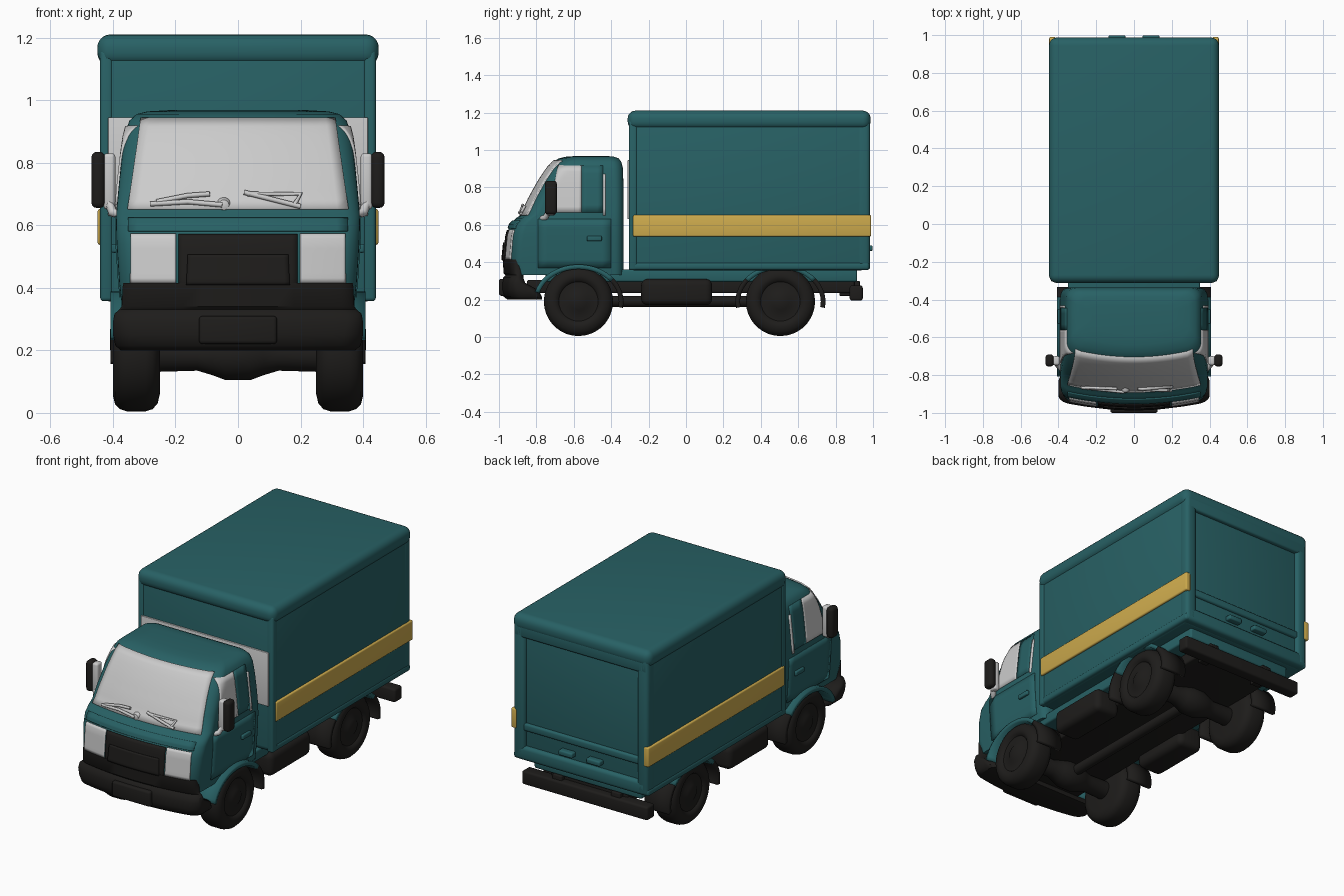
import bpy, bmesh, math
from mathutils import Vector

if "Cube" in bpy.data.objects:
    bpy.data.objects.remove(bpy.data.objects["Cube"])


def material(name, rgb):
    m = bpy.data.materials.new(name)
    m.diffuse_color = (*rgb, 1)
    m.use_nodes = True
    m.node_tree.nodes["Principled BSDF"].inputs["Base Color"].default_value = m.diffuse_color
    return m


TEAL = material("teal", (0.021, 0.12, 0.13))
BLACK = material("black", (0.013, 0.012, 0.011))
WHITE = material("white", (0.78, 0.78, 0.75))
YELLOW = material("yellow", (0.62, 0.41, 0.075))


def finish(name, bm, mat, angle=40):
    bmesh.ops.recalc_face_normals(bm, faces=bm.faces)
    me = bpy.data.meshes.new(name)
    bm.to_mesh(me)
    bm.free()
    ob = bpy.data.objects.new(name, me)
    bpy.context.collection.objects.link(ob)
    me.materials.append(mat)
    bpy.ops.object.select_all(action='DESELECT')
    ob.select_set(True)
    bpy.context.view_layer.objects.active = ob
    bpy.ops.object.shade_smooth_by_angle(angle=math.radians(angle))
    return ob


def box(name, x, y, z, mat, r=0.01, seg=3):
    """Rounded box from its (min, max) range on each axis."""
    bm = bmesh.new()
    bmesh.ops.create_cube(bm, size=1)
    for v in bm.verts:
        v.co = [sum(a) / 2 + c * (a[1] - a[0]) for a, c in zip((x, y, z), v.co)]
    if r:
        bmesh.ops.bevel(bm, geom=bm.edges[:], offset=r, segments=seg, profile=0.5, affect='EDGES')
    return finish(name, bm, mat)


def patch(name, fn, mat, nu=12, nv=8, thick=0.014):
    """Curved panel: fn(u, v) gives the surface, solidify gives it thickness."""
    bm = bmesh.new()
    g = [[bm.verts.new(fn(i / nu, j / nv)) for j in range(nv + 1)] for i in range(nu + 1)]
    for i in range(nu):
        for j in range(nv):
            bm.faces.new((g[i][j], g[i + 1][j], g[i + 1][j + 1], g[i][j + 1]))
    ob = finish(name, bm, mat)
    mod = ob.modifiers.new("thickness", 'SOLIDIFY')
    mod.thickness, mod.offset = thick, 0
    return ob


def loft(name, sections, bow, mat):
    """Stack of rounded rectangles (z, front y, back y, half width, radius)."""
    bm, rings = bmesh.new(), []
    for z, yf, yb, w, r in sections:
        pts = [(w * 0.9 * t / 5 * (1 - r / w), yf) for t in range(-5, 6)]
        for cx, cy, a0 in ((w - r, yf + r, -90), (w - r, yb - r, 0), (r - w, yb - r, 90), (r - w, yf + r, 180)):
            for k in range(7):
                a = math.radians(a0 + 15 * k)
                pts.append((cx + r * math.cos(a), cy + r * math.sin(a)))
        rings.append([bm.verts.new((x, y + bow * (x / w) ** 2 * (yb - y) / (yb - yf), z)) for x, y in pts])
    n = len(rings[0])
    for a, b in zip(rings, rings[1:]):
        for i in range(n):
            bm.faces.new((a[i], a[(i + 1) % n], b[(i + 1) % n], b[i]))
    bm.faces.new(rings[0])
    bm.faces.new(rings[-1])
    return finish(name, bm, mat)


def lathe(name, profile, pos, mat, axis='X', steps=36):
    """Spin (along axis, radius) points about an axis through pos."""
    bm = bmesh.new()
    vs = [bm.verts.new((a, 0, r) if axis == 'X' else (0, a, r)) for a, r in profile]
    es = [bm.edges.new(e) for e in zip(vs, vs[1:])]
    bmesh.ops.spin(bm, geom=vs + es, axis=(1, 0, 0) if axis == 'X' else (0, 1, 0),
                   cent=(0, 0, 0), angle=math.tau, steps=steps)
    bmesh.ops.remove_doubles(bm, verts=bm.verts, dist=0.0005)
    bmesh.ops.translate(bm, verts=bm.verts, vec=pos)
    return finish(name, bm, mat)


def tube(name, pts, r, mat):
    cu = bpy.data.curves.new(name, 'CURVE')
    cu.dimensions, cu.bevel_depth, cu.bevel_resolution, cu.use_fill_caps = '3D', r, 2, True
    sp = cu.splines.new('POLY')
    sp.points.add(len(pts) - 1)
    for p, c in zip(sp.points, pts):
        p.co = (*c, 1)
    ob = bpy.data.objects.new(name, cu)
    bpy.context.collection.objects.link(ob)
    cu.materials.append(mat)


# Cab shell
BOW = 0.045
CAB = [(0.33, -0.95, -0.335, 0.37, 0.05), (0.42, -0.972, -0.335, 0.38, 0.05), (0.54, -0.96, -0.335, 0.388, 0.05),
       (0.60, -0.942, -0.335, 0.39, 0.05), (0.635, -0.91, -0.335, 0.389, 0.05), (0.655, -0.878, -0.335, 0.388, 0.05),
       (0.74, -0.838, -0.335, 0.38, 0.05), (0.83, -0.788, -0.335, 0.37, 0.055), (0.90, -0.742, -0.337, 0.36, 0.06),
       (0.935, -0.712, -0.345, 0.347, 0.06), (0.955, -0.68, -0.36, 0.325, 0.06), (0.964, -0.64, -0.385, 0.29, 0.06),
       (0.968, -0.58, -0.43, 0.22, 0.05)]
loft("cab", CAB, BOW, TEAL)


def section(z):
    for a, b in zip(CAB, CAB[1:]):
        if z <= b[0]:
            t = (z - a[0]) / (b[0] - a[0])
            return [p + (q - p) * t for p, q in zip(a, b)]
    return CAB[-1]


def front(x, z, out=0):
    _, yf, yb, w, r = section(z)
    d = min(max(abs(x) - (w - r), 0), r)
    y = yf + r - math.sqrt(r * r - d * d)
    return Vector((x, y + BOW * (x / w) ** 2 * (yb - y) / (yb - yf) - out, z))


def side(s, y, z, out=0):
    _, yf, yb, w, r = section(z)
    d = min(max(yf + BOW + r - y, 0), r)
    return Vector((s * (w - r + math.sqrt(r * r - d * d) + out), y, z))


def front_panel(name, x0, x1, z0, z1, mat, top=1.0, out=0, thick=0.014):
    patch(name, lambda u, v: front((x0 + (x1 - x0) * u) * (1 + (top - 1) * v), z0 + (z1 - z0) * v, out),
          mat, 20, 10, thick)


# Windscreen, grille, headlights
front_panel("windscreen", -0.352, 0.352, 0.65, 0.94, WHITE, 0.88)
front_panel("grille", -0.19, 0.19, 0.40, 0.57, BLACK)
front_panel("grille_centre", -0.165, 0.165, 0.41, 0.505, BLACK, 0.97, 0.008)
front_panel("cowl_strip", -0.35, 0.35, 0.58, 0.62, TEAL, 1, 0, 0.012)

# Wipers
for i, pts in enumerate((((-0.05, 0.665), (-0.16, 0.675), (-0.28, 0.668)), ((-0.26, 0.675), (-0.16, 0.695), (-0.09, 0.70)),
                         ((0.20, 0.66), (0.12, 0.68), (0.02, 0.705)), ((0.18, 0.665), (0.20, 0.70), (0.03, 0.70)))):
    tube(f"wiper_{i}", [front(x, z, 0.018) for x, z in pts], 0.008, WHITE)
lathe("wiper_pivot", [(-0.022, 0), (-0.016, 0.016), (0, 0.024), (0.03, 0.024)], front(-0.045, 0.665), WHITE, 'Y', 20)

# Front bumper with number plate blank
loft("front_bumper", [(0.20, -0.955, -0.77, 0.375, 0.05), (0.215, -0.975, -0.77, 0.392, 0.06),
                      (0.25, -0.985, -0.79, 0.40, 0.06), (0.29, -0.985, -0.86, 0.40, 0.05),
                      (0.317, -0.978, -0.87, 0.395, 0.05), (0.33, -0.965, -0.87, 0.38, 0.05),
                      (0.34, -0.975, -0.87, 0.372, 0.04), (0.415, -0.98, -0.87, 0.368, 0.04)], 0.045, BLACK)
box("front_plate", (-0.125, 0.125), (-1.0, -0.96), (0.22, 0.31), BLACK, 0.012)

# Cargo body, roof cap and rear frame
box("cargo_body", (-0.437, 0.437), (-0.303, 0.962), (0.355, 1.19), TEAL, 0.03)
box("cargo_roof", (-0.45, 0.45), (-0.312, 0.987), (1.11, 1.21), TEAL, 0.042, 5)
box("rear_top_bar", (-0.43, 0.43), (0.93, 0.985), (1.08, 1.16), TEAL, 0.012)
box("rear_middle_bar", (-0.40, 0.40), (0.93, 0.978), (0.53, 0.575), TEAL, 0.012)
box("rear_bottom_bar", (-0.43, 0.43), (0.92, 0.985), (0.357, 0.44), TEAL, 0.02)
box("bulkhead_panel", (-0.415, 0.415), (-0.313, -0.29), (0.63, 0.945), WHITE, 0.003)
for x in (-0.09, 0.09):
    box("rear_latch", (x - 0.045, x + 0.045), (0.955, 0.998), (0.46, 0.49), TEAL, 0.008)

# Chassis, drive line, rear bumper
box("subframe", (-0.35, 0.35), (-0.75, 0.915), (0.295, 0.36), TEAL, 0.01)
box("chassis", (-0.25, 0.25), (-0.85, 0.90), (0.235, 0.305), BLACK, 0.01)
box("rear_bumper", (-0.41, 0.41), (0.875, 0.945), (0.195, 0.275), BLACK, 0.012)
tube("drive_shaft", [(0, -0.57, 0.19), (0, 0.505, 0.19)], 0.03, BLACK)
for name, y in (("front", -0.57), ("rear", 0.505)):
    lathe(name + "_axle", [(-0.3, 0), (-0.3, 0.055), (-0.13, 0.05), (-0.08, 0.065), (-0.04, 0.08),
                           (0.04, 0.08), (0.08, 0.065), (0.13, 0.05), (0.3, 0.055), (0.3, 0)], (0, y, 0.185), BLACK)


def fender(name, s, y, a0, a1, mat):
    def fn(u, v):
        a = math.radians(a0 + (a1 - a0) * u)
        return (s * (0.25 + 0.158 * v), y + 0.228 * math.cos(a), 0.19 + 0.185 * math.sin(a))
    patch(name, fn, mat, 20, 2, 0.025)


TYRE = [(-0.075, 0), (-0.075, 0.13), (-0.068, 0.16), (-0.052, 0.178), (-0.03, 0.185), (0.03, 0.185), (0.052, 0.178),
        (0.068, 0.162), (0.075, 0.135), (0.07, 0.115), (0.058, 0.105), (0.058, 0.06), (0.068, 0.045), (0.07, 0)]

# Mirrored parts: right is +x, left is -x
for s, n in ((1, "right"), (-1, "left")):
    def mx(a, b):
        return tuple(sorted((s * a, s * b)))
    # Cargo posts, stripe
    box(n + "_rear_post", mx(0.365, 0.438), (0.91, 0.985), (0.357, 1.16), TEAL, 0.022)
    box(n + "_front_post", mx(0.40, 0.441), (-0.306, -0.26), (0.357, 1.16), TEAL, 0.012)
    box(n + "_sill", mx(0.40, 0.441), (-0.30, 0.98), (0.357, 0.40), TEAL, 0.015)
    box(n + "_stripe", mx(0.415, 0.449), (-0.283, 0.99), (0.537, 0.652), YELLOW, 0.008)
    # Headlight and side glass
    front_panel(n + "_headlight", s * 0.198, s * 0.342, 0.415, 0.572, WHITE, 1.0, 0, 0.016)
    patch(n + "_side_window", lambda u, v: side(s, (-0.74 + 0.06 * v) * (1 - u) - 0.56 * u, 0.665 + 0.25 * v), WHITE)
    patch(n + "_rear_glass", lambda u, v: side(s, -0.56 + 0.115 * u, 0.665 + 0.25 * v), TEAL, 4, 6, 0.008)
    patch(n + "_window_strip", lambda u, v: side(s, -0.445 + 0.014 * u, 0.65 + 0.22 * v), WHITE, 2, 6)
    patch(n + "_door", lambda u, v: side(s, -0.79 + 0.39 * u, 0.37 + 0.26 * v), TEAL, 8, 6, 0.008)
    box(n + "_door_handle", mx(0.385, 0.405), (-0.53, -0.45), (0.512, 0.54), TEAL, 0.007)
    # Mirror and its arms
    box(n + "_mirror_housing", mx(0.425, 0.469), (-0.755, -0.69), (0.655, 0.835), BLACK, 0.018)
    box(n + "_mirror_glass", mx(0.392, 0.43), (-0.748, -0.70), (0.65, 0.83), WHITE, 0.012)
    tube(n + "_mirror_arm", [(s * 0.36, -0.79, 0.63), (s * 0.40, -0.75, 0.64), (s * 0.415, -0.73, 0.68)], 0.015, WHITE)
    # Wheels and fenders
    for name, y in (("front", -0.575), ("rear", 0.505)):
        lathe(f"{n}_{name}_wheel", [(s * a, r) for a, r in TYRE], (s * 0.325, y, 0.19), BLACK)
        fender(f"{n}_{name}_fender", s, y, 38, 142 if name == "rear" else 165, TEAL)
        fender(f"{n}_{name}_mudguard_back", s, y, -10, 38, BLACK)
    fender(n + "_rear_mudguard_front", s, 0.505, 142, 190, BLACK)
    # Side tank and bumper bracket
    box(n + "_fuel_tank", mx(0.22, 0.385), (-0.24, 0.14), (0.17, 0.31), BLACK, 0.035, 4)
    box(n + "_bumper_bracket", mx(0.16, 0.22), (0.82, 0.93), (0.22, 0.30), BLACK, 0.005)
